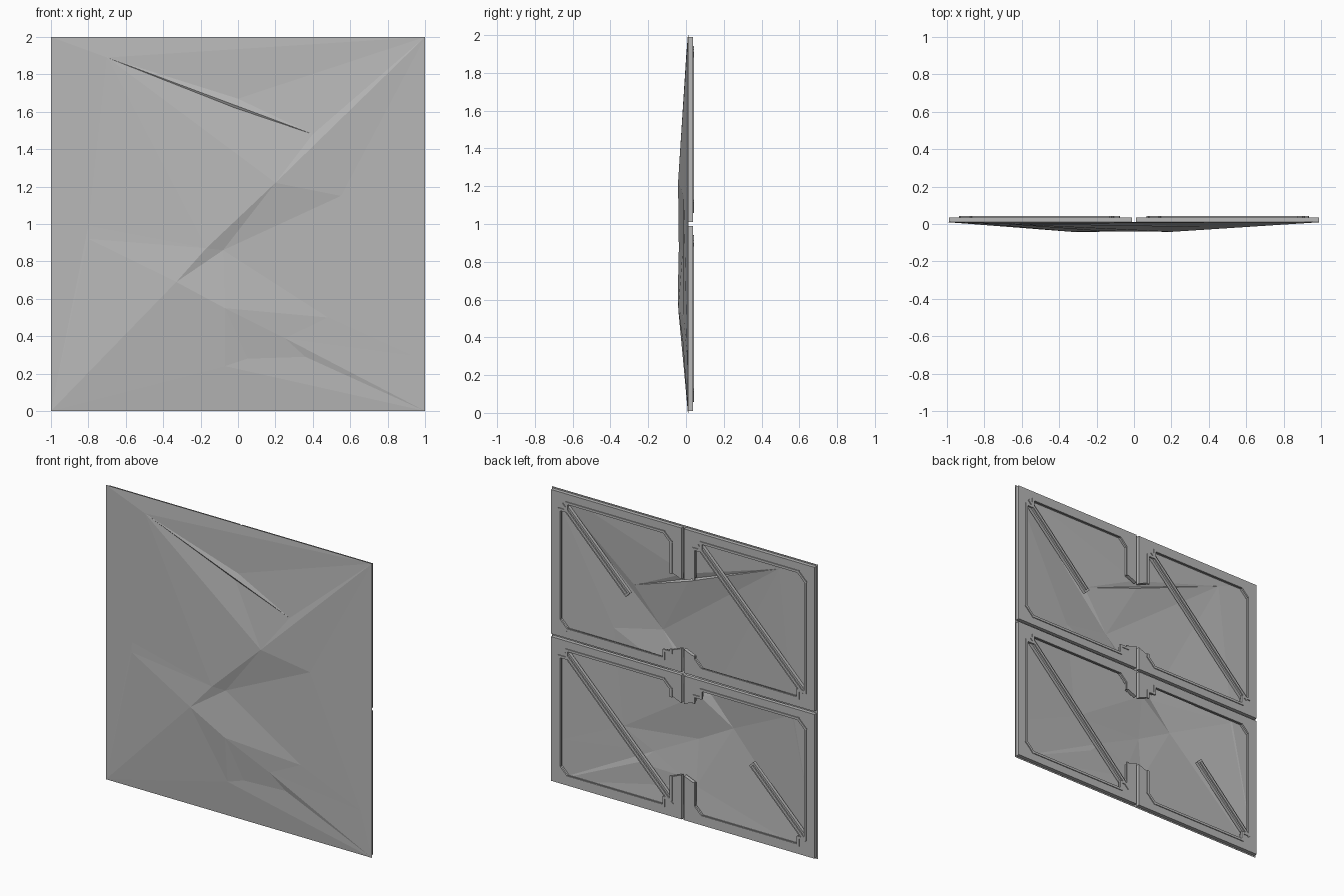
import bpy, bmesh, math
from mathutils import Vector
from mathutils.geometry import delaunay_2d_cdt

if "Cube" in bpy.data.objects:
    bpy.data.objects.remove(bpy.data.objects["Cube"])

grey = bpy.data.materials.new("plain grey")
grey.diffuse_color = (0.48, 0.48, 0.48, 1)
grey.use_nodes = True
grey.node_tree.nodes["Principled BSDF"].inputs["Base Color"].default_value = grey.diffuse_color


def finish(name, bm):
    me = bpy.data.meshes.new(name)
    bm.to_mesh(me)
    bm.free()
    me.materials.append(grey)
    ob = bpy.data.objects.new(name, me)
    bpy.context.collection.objects.link(ob)
    return ob


def prism(bm, outline, y0, y1):
    """Extrude an (x, z) outline from y0 to y1."""
    f = bm.faces.new([bm.verts.new((x, y0, z)) for x, z in outline])
    ext = bmesh.ops.extrude_face_region(bm, geom=[f])["geom"]
    # keep the starting cap so the solid is closed
    if not f.is_valid:
        f = None
    bmesh.ops.translate(bm, vec=(0, y1 - y0, 0),
                        verts=[g for g in ext if isinstance(g, bmesh.types.BMVert)])
    bmesh.ops.recalc_face_normals(bm, faces=bm.faces)


def bar(bm, p, q, w, y0, y1):
    """Straight bar of width w between two (x, z) points."""
    p, q = Vector(p), Vector(q)
    d = (q - p).normalized() * w / 2
    n = Vector((-d.y, d.x))
    prism(bm, [p + n - d, p - n - d, q - n + d, q + n + d], y0, y1)


# Faceted front skin: key points as x, z, depth
skin = {
    "c0": (-1, 0, .01), "c1": (1, 0, .01), "c2": (1, 2, .01), "c3": (-1, 2, .01),
    "peak_hi": (.2, 1.22, -.042), "peak_lo": (-.33, .69, -.042),
    "ridge": (-.17, .87, -.038), "valley": (-.08, .86, -.018),
    "peak_base": (-.07, .55, -.041),
    "slit_l": (-.7, 1.89, .001), "slit_r": (.4, 1.48, -.017),
    "slit_m": (-.02, 1.622, -.001), "fold": (0, 1.67, .001),
    "left": (-.8, .92, .001), "left_up": (-.8, .99, .003), "right_up": (.55, 1.15, -.012),
    "right": (.48, .5, -.012), "low_ridge": (.25, .39, -.018),
    "low_valley": (.36, .29, -.004), "low": (.05, .28, -.010),
    "low_tip": (-.07, .24, -.012), "right_low": (.92, .3, .006),
}
# Crease lines, each a chain of key points
creases = [
    ("c0", "c1", "c2", "c3", "c0", "peak_lo", "ridge", "peak_hi", "valley", "peak_lo"),
    ("peak_hi", "slit_l", "slit_r"),
    ("slit_l", "slit_m", "slit_r", "c2", "peak_hi"),
    ("ridge", "left", "peak_lo", "peak_base", "low_ridge", "c1", "low_valley"),
    ("low_ridge", "low_valley", "low", "c1"),
    ("valley", "peak_base", "right"),
    ("peak_hi", "right_up", "right", "right_low"),
    ("c0", "low_tip"),
]
names = list(skin)
edges = [(names.index(a), names.index(b)) for c in creases for a, b in zip(c, c[1:])]
co, _, tris, orig, _, _ = delaunay_2d_cdt(
    [Vector(skin[n][:2]) for n in names], edges, [], 0, 1e-5)
bm = bmesh.new()
vs = []
for p, o in zip(co, orig):
    if o:
        depth = skin[names[o[0]]][2]
    else:  # crossing point: blend the nearest key points
        near = [(1 / ((p - Vector(k[:2])).length + .01), k[2]) for k in skin.values()]
        depth = sum(w * w * d for w, d in near) / sum(w * w for w, d in near)
    vs.append(bm.verts.new((p.x, depth, p.y)))
for t in tris:
    bm.faces.new([vs[i] for i in t])
ob = finish("faceted_skin", bm)
m = ob.modifiers.new("thickness", "SOLIDIFY")
m.thickness = .002
m.offset = -1

# Four back frames, each an open ring with short stiles at the middle
A, B, LO, HI, K = .085, .925, .07, .93, .055
for row, z0, stub_top, stub_bot in (("upper", 1, .67, .14), ("lower", 0, .83, .28)):
    for col, s in (("left", -1), ("right", 1)):
        step_a, step_b = s < 0, s > 0
        # opening path: notched corners where the brace lands, chamfers elsewhere
        path = [(A, stub_top), (A, HI - K)]
        path += [(A + K, HI - K)] * step_a + [(A + K, HI), (B - K, HI)]
        path += [(B - K, HI - K)] * step_b + [(B, HI - K), (B, LO + K)]
        path += [(B - K, LO + K)] * step_a + [(B - K, LO), (A + K, LO)]
        path += [(A + K, LO + K)] * step_b + [(A, LO + K), (A, stub_bot)]
        # outer edge with slanted stub ends
        outline = path + [(.01, stub_bot + .03), (.01, .01), (.99, .01), (.99, .99),
                          (.01, .99), (.01, stub_top - .03)]
        # the lower stub end joins the outer edge below the opening
        bm = bmesh.new()
        prism(bm, [(s * x, z + z0) for x, z in outline], .011, .036)
        finish(f"{row}_{col}_frame", bm)
        # raised lip around the opening
        bm = bmesh.new()
        for p, q in zip(path, path[1:]):
            bar(bm, (s * p[0], p[1] + z0), (s * q[0], q[1] + z0), .016, .03, .042)
        finish(f"{row}_{col}_lip", bm)

# Diagonal braces, two of them cut short
for name, p, q in (
        ("upper_right_brace", (.9, 1.91), (.43, 1.44)),
        ("upper_left_brace", (-.12, 1.9), (-.9, 1.12)),
        ("lower_right_brace", (.88, .9), (.08, .1)),
        ("lower_left_brace", (-.53, .51), (-.92, .12))):
    bm = bmesh.new()
    bar(bm, p, q, .045, .012, .034)
    bar(bm, p, q, .018, .03, .042)
    finish(name, bm)
